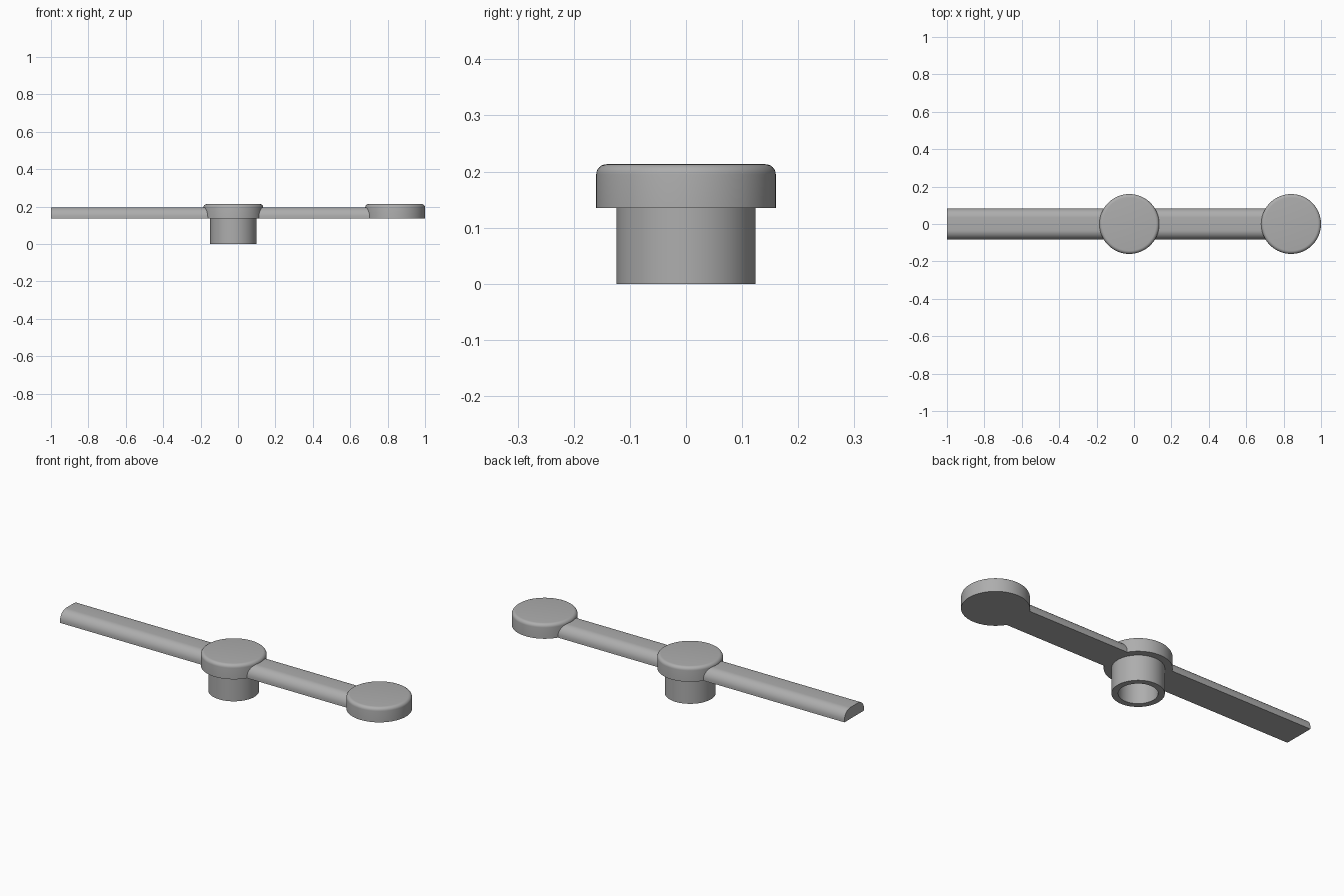
import bpy, bmesh, math

if "Cube" in bpy.data.objects:
    bpy.data.objects.remove(bpy.data.objects["Cube"])

grey = bpy.data.materials.new("light_grey")
grey.diffuse_color = (0.42, 0.42, 0.42, 1)
grey.use_nodes = True
grey.node_tree.nodes["Principled BSDF"].inputs["Base Color"].default_value = grey.diffuse_color

BASE, TOP, ARM_TOP = 0.135, 0.213, 0.196
HUB_X, END_X, R = -0.025, 0.84, 0.16


def finish(name, bm, angle=35):
    bmesh.ops.recalc_face_normals(bm, faces=bm.faces)
    me = bpy.data.meshes.new(name)
    bm.to_mesh(me)
    bm.free()
    ob = bpy.data.objects.new(name, me)
    bpy.context.collection.objects.link(ob)
    me.materials.append(grey)
    bpy.context.view_layer.objects.active = ob
    ob.select_set(True)
    bpy.ops.object.shade_smooth_by_angle(angle=math.radians(angle))
    ob.select_set(False)
    return ob


def lathe(name, profile, x, segs=96):
    """Revolve an (r, z) profile about a vertical axis at x."""
    bm = bmesh.new()
    vs = [bm.verts.new((r, 0, z)) for r, z in profile]
    es = [bm.edges.new(p) for p in zip(vs, vs[1:])]
    bmesh.ops.spin(bm, geom=vs + es, cent=(0, 0, 0), axis=(0, 0, 1),
                   angle=2 * math.pi, steps=segs, use_duplicate=False)
    bmesh.ops.remove_doubles(bm, verts=bm.verts, dist=1e-5)
    bmesh.ops.translate(bm, verts=bm.verts, vec=(x, 0, 0))
    return finish(name, bm)


def arc(cx, cz, r, n):
    return [(cx + r * math.cos(math.pi / 2 * i / n),
             cz + r * math.sin(math.pi / 2 * i / n)) for i in range(n + 1)]


# Round caps with a softened top rim
f = 0.018
cap = [(0, BASE), (R, BASE)] + arc(R - f, TOP - f, f, 6) + [(0, TOP)]
lathe("hub_cap", cap, HUB_X)
lathe("end_cap", cap, END_X)

# Hollow socket under the hub
lathe("hub_socket", [(0.093, BASE), (0.093, 0), (0.124, 0), (0.124, BASE)], HUB_X)

# Flat-bottomed bar with rounded upper edges
w, r = 0.083, 0.05
half = [(w, BASE)] + arc(w - r, ARM_TOP - r, r, 10)
section = half + [(-y, z) for y, z in reversed(half)]
bm = bmesh.new()
face = bm.faces.new([bm.verts.new((-1, y, z)) for y, z in section])
ext = bmesh.ops.extrude_face_region(bm, geom=[face], use_keep_orig=True)
bmesh.ops.translate(bm, vec=(1 + END_X, 0, 0),
                    verts=[v for v in ext["geom"] if isinstance(v, bmesh.types.BMVert)])
finish("bar", bm)
